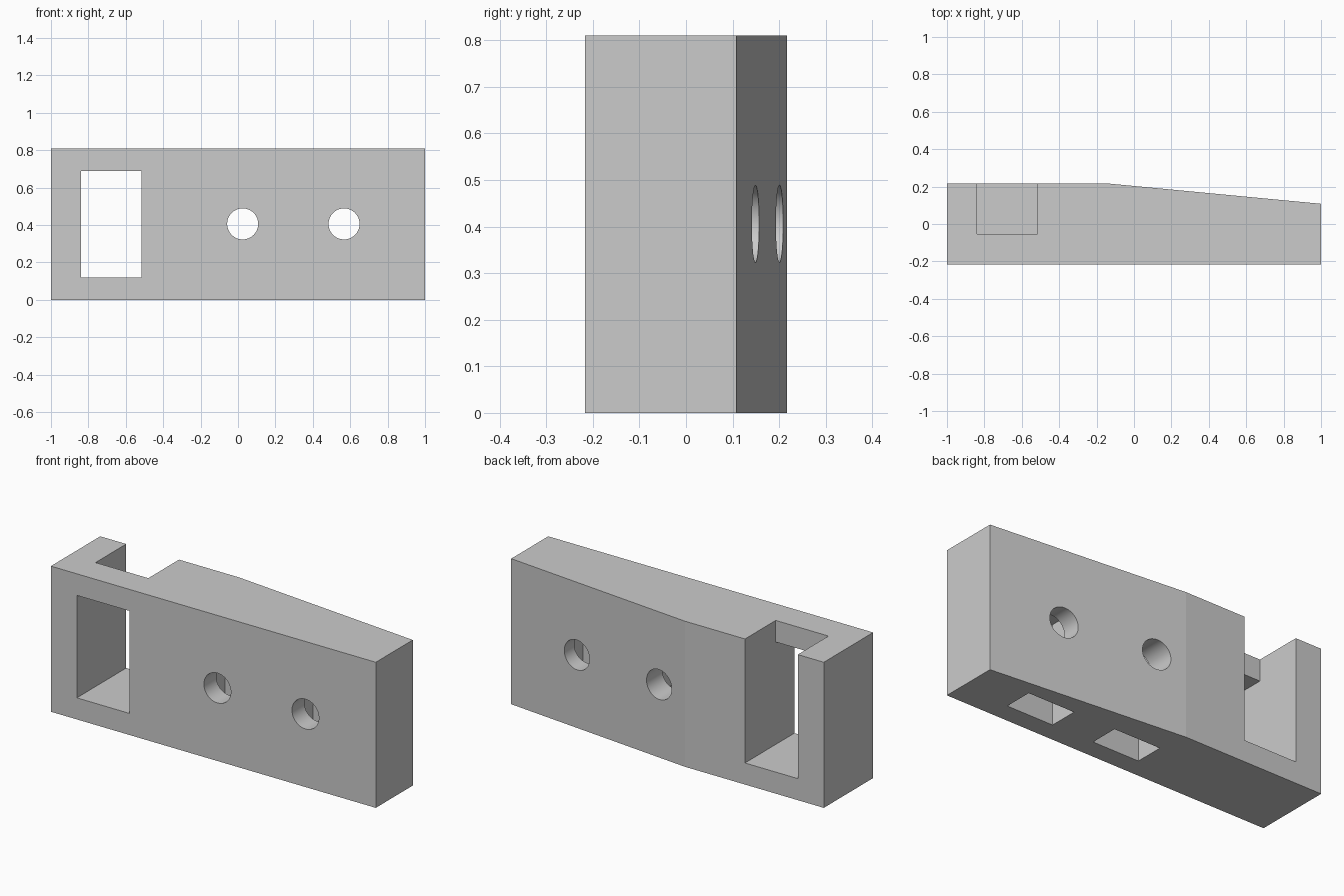
import bpy
import bmesh
from mathutils import Matrix

cube = bpy.data.objects.get("Cube")
if cube:
    bpy.data.objects.remove(cube, do_unlink=True)

HEIGHT = 0.81
FRONT, BACK = -0.217, 0.217

grey = bpy.data.materials.new("light_grey")
grey.use_nodes = True
grey.diffuse_color = (0.6, 0.6, 0.6, 1)
grey.node_tree.nodes["Principled BSDF"].inputs["Base Color"].default_value = (0.6, 0.6, 0.6, 1)


def make_object(name, bm):
    bmesh.ops.recalc_face_normals(bm, faces=bm.faces)
    mesh = bpy.data.meshes.new(name)
    bm.to_mesh(mesh)
    bm.free()
    mesh.materials.append(grey)
    obj = bpy.data.objects.new(name, mesh)
    bpy.context.collection.objects.link(obj)
    return obj


def box(name, x, y, z):
    """Box spanning the given (low, high) ranges."""
    bm = bmesh.new()
    bmesh.ops.create_cube(bm, size=1)
    for v in bm.verts:
        v.co = [r[0] if c < 0 else r[1] for c, r in zip(v.co, (x, y, z))]
    return make_object(name, bm)


def rod(name, x, z, radius):
    """Cylinder running front to back."""
    bm = bmesh.new()
    bmesh.ops.create_cone(bm, cap_ends=True, segments=48, radius1=radius, radius2=radius, depth=1,
                          matrix=Matrix.Translation((x, 0, z)) @ Matrix.Rotation(1.5707963, 4, 'X'))
    return make_object(name, bm)


# Block with a tapered back
bm = bmesh.new()
outline = [(-1, FRONT), (1, FRONT), (1, 0.108), (-0.145, BACK), (-1, BACK)]
base = bm.faces.new([bm.verts.new((x, y, 0)) for x, y in outline])
top = bmesh.ops.extrude_face_region(bm, geom=[base])["geom"]
bmesh.ops.translate(bm, vec=(0, 0, HEIGHT),
                    verts=[g for g in top if isinstance(g, bmesh.types.BMVert)])
block = make_object("mounting_block", bm)

# Window through the front, opened upward behind the front lip
window_x = (-0.84, -0.515)
cutters = [box("window_cutter", window_x, (-0.5, 0.1), (0.12, 0.69)),
           box("notch_cutter", window_x, (-0.053, 0.5), (0.12, 1.0))]

# Bolt holes, each with a nut slot entering from below
for side, x in (("right", 0.025), ("left", 0.567)):
    cutters.append(rod(side + "_bolt_hole_cutter", x, 0.406, 0.083))
    cutters.append(box(side + "_nut_slot_cutter", (x - 0.143, x + 0.143),
                       (-0.108, 0.054), (-0.1, 0.56)))

bpy.ops.object.select_all(action='DESELECT')
bpy.context.view_layer.objects.active = block
block.select_set(True)
for cutter in cutters:
    mod = block.modifiers.new(cutter.name, 'BOOLEAN')
    mod.operation = 'DIFFERENCE'
    mod.solver = 'EXACT'
    mod.object = cutter
    bpy.ops.object.modifier_apply(modifier=mod.name)
    bpy.data.objects.remove(cutter, do_unlink=True)

# Smooth only the hole walls; the shallow back taper stays a crisp edge
bpy.ops.object.shade_smooth_by_angle(angle=0.17)
for poly in block.data.polygons:
    if poly.area > 0.02:
        poly.use_smooth = False
